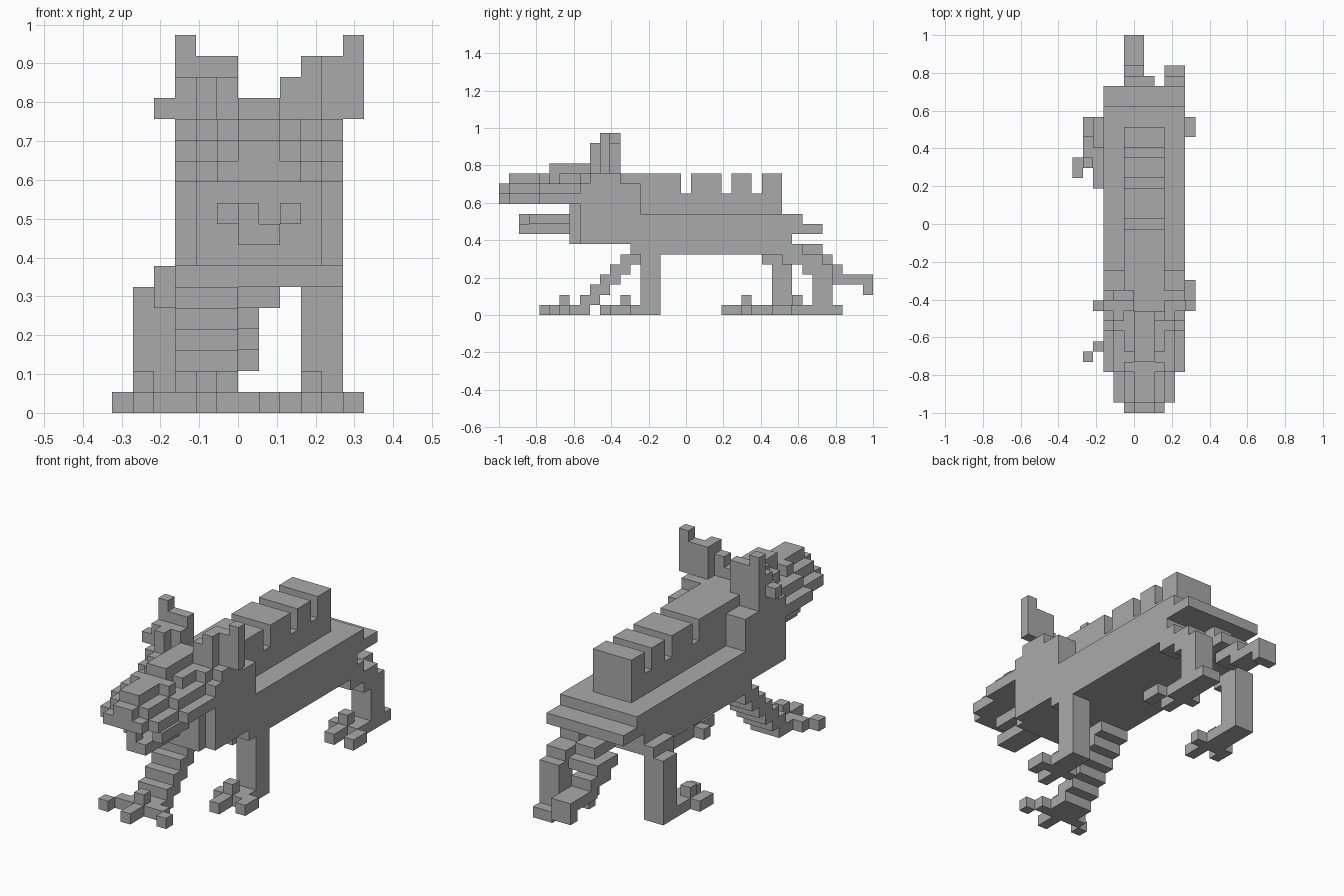
import bpy
import bmesh
from math import radians
from mathutils import Vector

cube = bpy.data.objects.get("Cube")
if cube:
    bpy.data.objects.remove(cube, do_unlink=True)

UNIT = 2 / 37                      # edge of one block
CENTRE = Vector((6, 18.5, 0))      # block grid origin

grey = bpy.data.materials.new("stone grey")
grey.use_nodes = True
grey.diffuse_color = (0.4, 0.4, 0.4, 1)
grey.node_tree.nodes["Principled BSDF"].inputs["Base Color"].default_value = grey.diffuse_color


def box(x, y, z):
    """All grid cells inside the given ranges."""
    return {(i, j, k) for i in range(*x) for j in range(*y) for k in range(*z)}


def both(x, y, z):
    """A box and its mirror image across the middle of the body."""
    return box(x, y, z) | box((14 - x[1], 14 - x[0]), y, z)


def build(name, *groups):
    """Make one blocky object with only the outer skin of its cells."""
    cells = set().union(*groups)
    bm = bmesh.new()
    for cell in cells:
        for axis in range(3):
            for side in (0, 1):
                near = list(cell)
                near[axis] += 2 * side - 1
                if tuple(near) in cells:
                    continue
                start = Vector(cell)
                start[axis] += side
                u, v = Vector(), Vector()
                u[(axis + 1) % 3] = 1
                v[(axis + 2) % 3] = 1
                ring = [start, start + u, start + u + v, start + v]
                if not side:
                    ring.reverse()
                bm.faces.new([bm.verts.new((p - CENTRE) * UNIT) for p in ring])
    bmesh.ops.remove_doubles(bm, verts=bm.verts, dist=UNIT / 100)
    bmesh.ops.dissolve_limit(bm, angle_limit=radians(1), verts=bm.verts, edges=bm.edges)
    mesh = bpy.data.meshes.new(name)
    bm.to_mesh(mesh)
    bm.free()
    mesh.materials.append(grey)
    obj = bpy.data.objects.new(name, mesh)
    bpy.context.collection.objects.link(obj)


# Trunk with stepped rump plates, chest and neck
build("body",
      box(x=(3, 11), y=(13, 29), z=(6, 10)),
      box(x=(3, 11), y=(28, 30), z=(9, 10)),
      box(x=(3, 11), y=(28, 32), z=(8, 9)),
      box(x=(3, 11), y=(8, 14), z=(7, 11)),
      box(x=(4, 10), y=(7, 9), z=(7, 11)),
      box(x=(3, 11), y=(9, 14), z=(11, 13)))

# Notched ridge along the back
ridge = box(x=(5, 9), y=(11, 28), z=(10, 14))
for notch in (18, 22, 25):
    ridge -= box(x=(5, 9), y=(notch, notch + 1), z=(12, 14))
build("back_ridge", ridge)

# Head, layered upward from the upper jaw to the brow
build("head",
      box(x=(5, 9), y=(0, 9), z=(11, 12)),
      box(x=(4, 10), y=(1, 9), z=(11, 12)),
      box(x=(3, 11), y=(4, 9), z=(11, 12)),
      box(x=(6, 8), y=(0, 9), z=(12, 13)),
      box(x=(5, 9), y=(1, 9), z=(12, 13)),
      box(x=(4, 10), y=(4, 9), z=(12, 13)),
      box(x=(3, 11), y=(8, 10), z=(12, 13)),
      box(x=(6, 8), y=(1, 9), z=(13, 14)),
      both(x=(5, 6), y=(4, 5), z=(13, 14)),
      both(x=(5, 6), y=(6, 9), z=(13, 14)),
      box(x=(4, 10), y=(8, 10), z=(13, 14)),
      box(x=(3, 11), y=(9, 12), z=(13, 14)),
      box(x=(6, 8), y=(5, 10), z=(14, 15)))

# Lower jaw with a row of teeth on each side
build("lower_jaw",
      box(x=(6, 8), y=(2, 7), z=(8, 9)),
      box(x=(5, 9), y=(3, 7), z=(9, 10)) - box(x=(6, 8), y=(3, 7), z=(9, 10)),
      box(x=(6, 7), y=(2, 3), z=(9, 10)))

# Ears, each cocked its own way
build("right_ear",
      box(x=(3, 4), y=(11, 12), z=(13, 18)),
      box(x=(4, 6), y=(11, 12), z=(14, 17)),
      box(x=(3, 6), y=(10, 11), z=(14, 16)),
      box(x=(2, 3), y=(10, 11), z=(14, 15)),
      box(x=(4, 5), y=(9, 10), z=(14, 16)))
build("left_ear",
      box(x=(11, 12), y=(10, 11), z=(14, 18)),
      box(x=(10, 11), y=(10, 11), z=(14, 17)),
      box(x=(9, 10), y=(9, 11), z=(14, 17)),
      box(x=(8, 9), y=(9, 10), z=(14, 16)))

# Right front leg reaching forward in steps
stairs = [box(x=(3, 6), y=(k + 7, k + 9), z=(k, k + 1)) for k in range(1, 7)]
build("right_front_leg", *stairs)
build("right_front_foot",
      box(x=(3, 6), y=(6, 9), z=(0, 1)),
      box(x=(4, 5), y=(6, 7), z=(1, 2)),
      box(x=(4, 5), y=(4, 6), z=(0, 1)),
      box(x=(2, 3), y=(6, 7), z=(0, 1)),
      box(x=(1, 2), y=(5, 6), z=(0, 1)),
      box(x=(6, 7), y=(6, 7), z=(0, 1)),
      box(x=(7, 8), y=(5, 6), z=(0, 1)))

# Left front leg standing straight
build("left_front_leg", box(x=(9, 11), y=(14, 16), z=(0, 6)))
build("left_front_foot",
      box(x=(9, 11), y=(12, 15), z=(0, 1)),
      box(x=(9, 10), y=(12, 13), z=(1, 2)),
      box(x=(9, 10), y=(10, 12), z=(0, 1)),
      box(x=(8, 9), y=(12, 13), z=(0, 1)),
      box(x=(11, 12), y=(11, 13), z=(0, 1)))

# Right hind leg set outside the trunk
build("right_hind_leg",
      box(x=(1, 3), y=(27, 29), z=(0, 6)),
      box(x=(2, 3), y=(26, 29), z=(5, 7)))
build("right_hind_foot",
      box(x=(1, 3), y=(24, 27), z=(0, 1)),
      box(x=(1, 2), y=(24, 25), z=(1, 2)),
      box(x=(0, 1), y=(23, 25), z=(0, 1)),
      box(x=(2, 3), y=(22, 24), z=(0, 1)),
      box(x=(3, 4), y=(24, 25), z=(0, 1)))

# Left hind leg stepping backward
build("left_hind_leg",
      box(x=(9, 11), y=(28, 30), z=(6, 7)),
      box(x=(9, 11), y=(28, 32), z=(5, 6)),
      box(x=(9, 11), y=(30, 33), z=(4, 5)),
      box(x=(9, 11), y=(31, 33), z=(1, 4)))
build("left_hind_foot",
      box(x=(9, 11), y=(29, 34), z=(0, 1)),
      box(x=(9, 10), y=(29, 30), z=(1, 2)),
      box(x=(9, 10), y=(27, 29), z=(0, 1)),
      box(x=(8, 9), y=(29, 30), z=(0, 1)),
      box(x=(11, 12), y=(27, 29), z=(0, 1)))

# Drooping tail
build("tail",
      box(x=(6, 8), y=(28, 32), z=(6, 7)),
      box(x=(5, 8), y=(30, 33), z=(5, 6)),
      box(x=(5, 7), y=(31, 34), z=(4, 5)),
      box(x=(5, 7), y=(33, 37), z=(3, 4)),
      box(x=(5, 7), y=(36, 37), z=(2, 3)))
